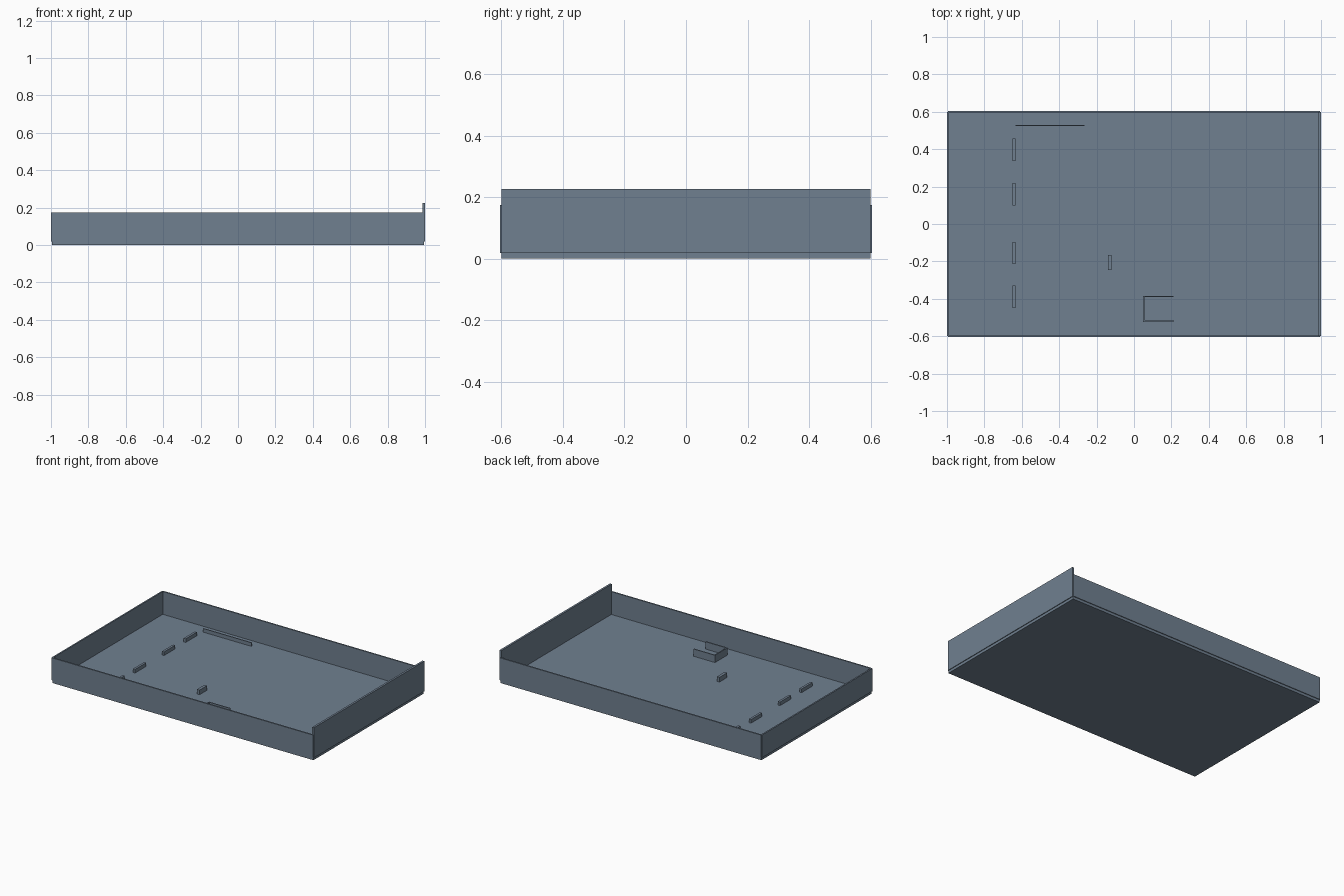
import bpy

if "Cube" in bpy.data.objects:
    bpy.data.objects.remove(bpy.data.objects["Cube"])

mat = bpy.data.materials.new("slate grey")
mat.diffuse_color = (0.162, 0.216, 0.279, 1)
mat.use_nodes = True
mat.node_tree.nodes["Principled BSDF"].inputs["Base Color"].default_value = mat.diffuse_color


def box(name, x, y, z):
    """Box from (min, max) ranges on each axis."""
    bpy.ops.mesh.primitive_cube_add(size=1)
    o = bpy.context.object
    o.name = name
    for v in o.data.vertices:
        v.co = [r[0] if c < 0 else r[1] for c, r in zip(v.co, (x, y, z))]
    o.data.materials.append(mat)
    return o


F = 0.018   # top of the floor slab

# Floor slab
box("floor", (-0.995, 0.995), (-0.6, 0.6), (0, F))

# Long walls, front and back
box("front_wall", (-0.995, 0.995), (-0.605, -0.595), (F, 0.175))
box("back_wall", (-0.995, 0.995), (0.595, 0.605), (F, 0.175))

# Short walls, the right one is taller
box("left_wall", (-1.0, -0.99), (-0.6, 0.6), (F, 0.175))
box("right_wall", (0.986, 1.0), (-0.6, 0.6), (F, 0.226))

# Row of four low blocks
for i, y in enumerate((-0.39, -0.155, 0.16, 0.397)):
    box(f"low_block_{i + 1}", (-0.65, -0.634), (y - 0.06, y + 0.06), (F, 0.043))

# Thin long strip near the back wall
box("thin_strip", (-0.633, -0.265), (0.524, 0.53), (F, 0.043))

# Single block in the middle
box("middle_block", (-0.14, -0.12), (-0.247, -0.165), (F, 0.05))

# U-shaped enclosure, open to the right
box("enclosure_side", (0.048, 0.056), (-0.523, -0.384), (F, 0.068))
box("enclosure_back", (0.056, 0.212), (-0.391, -0.384), (F, 0.068))
box("enclosure_front", (0.056, 0.212), (-0.523, -0.514), (F, 0.068))
